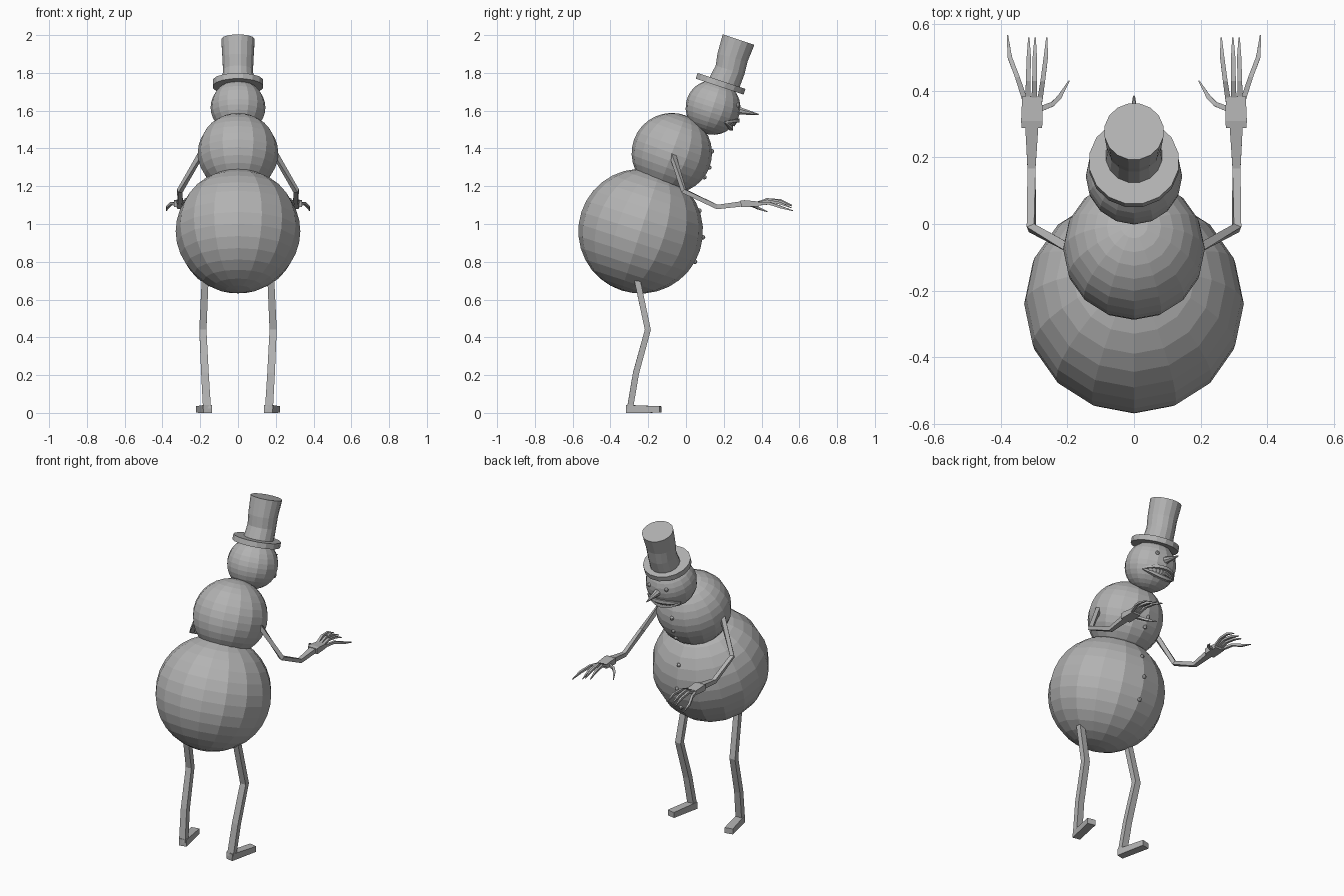
import bpy, bmesh, math
from mathutils import Vector, Matrix

if "Cube" in bpy.data.objects:
    bpy.data.objects.remove(bpy.data.objects["Cube"])

grey = bpy.data.materials.new("plain grey")
grey.diffuse_color = (0.45, 0.45, 0.45, 1)
grey.use_nodes = True
grey.node_tree.nodes["Principled BSDF"].inputs["Base Color"].default_value = grey.diffuse_color


def finish(name, bm):
    bmesh.ops.recalc_face_normals(bm, faces=bm.faces)
    me = bpy.data.meshes.new(name)
    bm.to_mesh(me)
    bm.free()
    me.materials.append(grey)
    ob = bpy.data.objects.new(name, me)
    bpy.context.collection.objects.link(ob)
    return ob


def ball(name, centre, r, seg=16, rings=16, tilt=0):
    bm = bmesh.new()
    m = Matrix.Translation(centre) @ Matrix.Rotation(math.radians(-tilt), 4, 'X')
    bmesh.ops.create_uvsphere(bm, u_segments=seg, v_segments=rings, radius=r, matrix=m)
    return finish(name, bm)


def sweep(bm, pts, sizes, ref=(0, 0, 1), n=4):
    """Loft an n-sided section along pts; sizes are (half width, half height)."""
    pts = [Vector(p) for p in pts]
    k = 1 / math.cos(math.pi / n) if n == 4 else 1
    rings = []
    for i, p in enumerate(pts):
        t = Vector((0, 0, 0))
        if i > 0:
            t += (p - pts[i - 1]).normalized()
        if i < len(pts) - 1:
            t += (pts[i + 1] - p).normalized()
        t.normalize()
        side = t.cross(Vector(ref)).normalized()
        up = side.cross(t)
        w, h = sizes[i]
        ring = []
        for j in range(n):
            a = 2 * math.pi * (j + 0.5) / n
            ring.append(bm.verts.new(p + side * w * k * math.cos(a) + up * h * k * math.sin(a)))
        rings.append(ring)
    for a, b in zip(rings, rings[1:]):
        for j in range(n):
            bm.faces.new((a[j], a[(j + 1) % n], b[(j + 1) % n], b[j]))
    bm.faces.new(rings[0])
    bm.faces.new(rings[-1])


# snow balls, each leaning forward
HEAD, HR = Vector((0, 0.143, 1.617)), 0.145
ball("lower_body", (0, -0.24, 0.962), 0.33, tilt=18)
ball("chest", (0, -0.075, 1.375), 0.213, tilt=20)
ball("head", HEAD, HR, tilt=18)

# hat: brim disc and bent crown
bm = bmesh.new()
d = Vector((0, math.sin(math.radians(18.5)), math.cos(math.radians(18.5))))
c = Vector((0, 0.178, 1.727))
sweep(bm, [c, c + d * 0.032], [(0.136, 0.136)] * 2, (1, 0, 0), 16)
finish("hat_brim", bm)
bm = bmesh.new()
sweep(bm, [(0, 0.2, 1.74), (0, 0.233, 1.815), (0, 0.246, 1.88), (0, 0.278, 1.976)],
      [(0.086,) * 2, (0.081,) * 2, (0.084,) * 2, (0.09,) * 2], (1, 0, 0), 16)
finish("hat_crown", bm)

# nose
bm = bmesh.new()
sweep(bm, [(0, 0.26, 1.603), (0, 0.385, 1.58)], [(0.026, 0.026), (0.003, 0.003)], n=8)
finish("nose", bm)

# eyes
for s in (-1, 1):
    ball("eye", HEAD + Vector((s * 0.058, 0.131, 0.012)), 0.012, 8, 6)

# buttons down the front
for y, z in ((0.137, 1.385), (0.123, 1.3), (0.097, 1.248), (0.071, 1.07), (0.09, 0.93), (0.048, 0.80)):
    ball("button", (0, y, z), 0.012, 8, 6)


# mouth: two lips, a filling and a row of teeth wrapped on the head
def on_head(az, el, r):
    az, el = math.radians(az), math.radians(el)
    return HEAD + Vector((math.sin(az) * math.cos(el), math.cos(az) * math.cos(el), math.sin(el))) * r


def upper(u):
    return -32 + 4 * (1 - u * u)


def lower(u):
    return -32 - 17 * (1 - u * u)


us = [i / 6 for i in range(-6, 7)]
for name, f in (("upper_lip", upper), ("lower_lip", lower)):
    bm = bmesh.new()
    sweep(bm, [on_head(60 * u, f(u), HR + 0.003) for u in us],
          [(0.004 + 0.006 * (1 - u * u),) * 2 for u in us])
    finish(name, bm)
bm = bmesh.new()
rows = [[bm.verts.new(on_head(60 * u, f(u), HR + 0.001)) for u in us] for f in (upper, lower)]
for i in range(12):
    bm.faces.new((rows[0][i], rows[0][i + 1], rows[1][i + 1], rows[1][i]))
finish("mouth_inside", bm)
bm = bmesh.new()
for i in range(-4, 5):
    u = i / 6
    a, b = upper(u), lower(u)
    sweep(bm, [on_head(60 * u, a, HR + 0.002), on_head(60 * u, a + (b - a) * 0.65, HR + 0.002)],
          [(0.007, 0.004)] * 2, on_head(60 * u, -30, 1) - HEAD)
finish("teeth", bm)

# fingers (right hand): points and half thickness
FINGERS = [
    [(0.327, 0.37, 1.105), (0.35, 0.44, 1.11), (0.373, 0.5, 1.09), (0.38, 0.567, 1.07)],
    [(0.318, 0.37, 1.107), (0.318, 0.43, 1.122), (0.316, 0.5, 1.11), (0.316, 0.56, 1.085)],
    [(0.3, 0.37, 1.107), (0.299, 0.43, 1.13), (0.298, 0.5, 1.12), (0.297, 0.56, 1.095)],
    [(0.283, 0.37, 1.107), (0.274, 0.43, 1.13), (0.265, 0.5, 1.125), (0.262, 0.56, 1.1)],
    [(0.283, 0.345, 1.1), (0.245, 0.36, 1.095), (0.225, 0.38, 1.085), (0.195, 0.43, 1.065)],
]

for s, side in ((1, "right"), (-1, "left")):
    def flip(pts):
        return [(s * x, y, z) for x, y, z in pts]

    # arm: upper arm, forearm widening to the wrist
    bm = bmesh.new()
    sweep(bm, flip([(0.185, -0.078, 1.39), (0.308, -0.012, 1.175), (0.308, 0.165, 1.09),
                    (0.307, 0.3, 1.107)]),
          [(0.013, 0.013), (0.012, 0.012), (0.012, 0.012), (0.02, 0.014)])
    finish(side + "_arm", bm)

    # hand: flat palm with four fingers and a thumb
    bm = bmesh.new()
    sweep(bm, flip([(0.307, 0.29, 1.106), (0.307, 0.31, 1.108), (0.306, 0.383, 1.106)]),
          [(0.031, 0.017), (0.032, 0.018), (0.03, 0.013)])
    for f in FINGERS:
        sweep(bm, flip(f), [(0.008,) * 2, (0.007,) * 2, (0.0065,) * 2, (0.002,) * 2])
    finish(side + "_hand", bm)

    # leg: bent at the knee
    bm = bmesh.new()
    sweep(bm, flip([(0.172, -0.268, 0.75), (0.186, -0.202, 0.44), (0.175, -0.265, 0.21),
                    (0.164, -0.297, 0.02)]),
          [(0.018, 0.016), (0.019, 0.016), (0.02, 0.016), (0.021, 0.016)], (0, 1, 0))
    finish(side + "_leg", bm)

    # foot: slab turned slightly outward
    bm = bmesh.new()
    sweep(bm, flip([(0.16, -0.312, 0.021), (0.198, -0.135, 0.018)]),
          [(0.023, 0.021), (0.025, 0.017)])
    finish(side + "_foot", bm)
